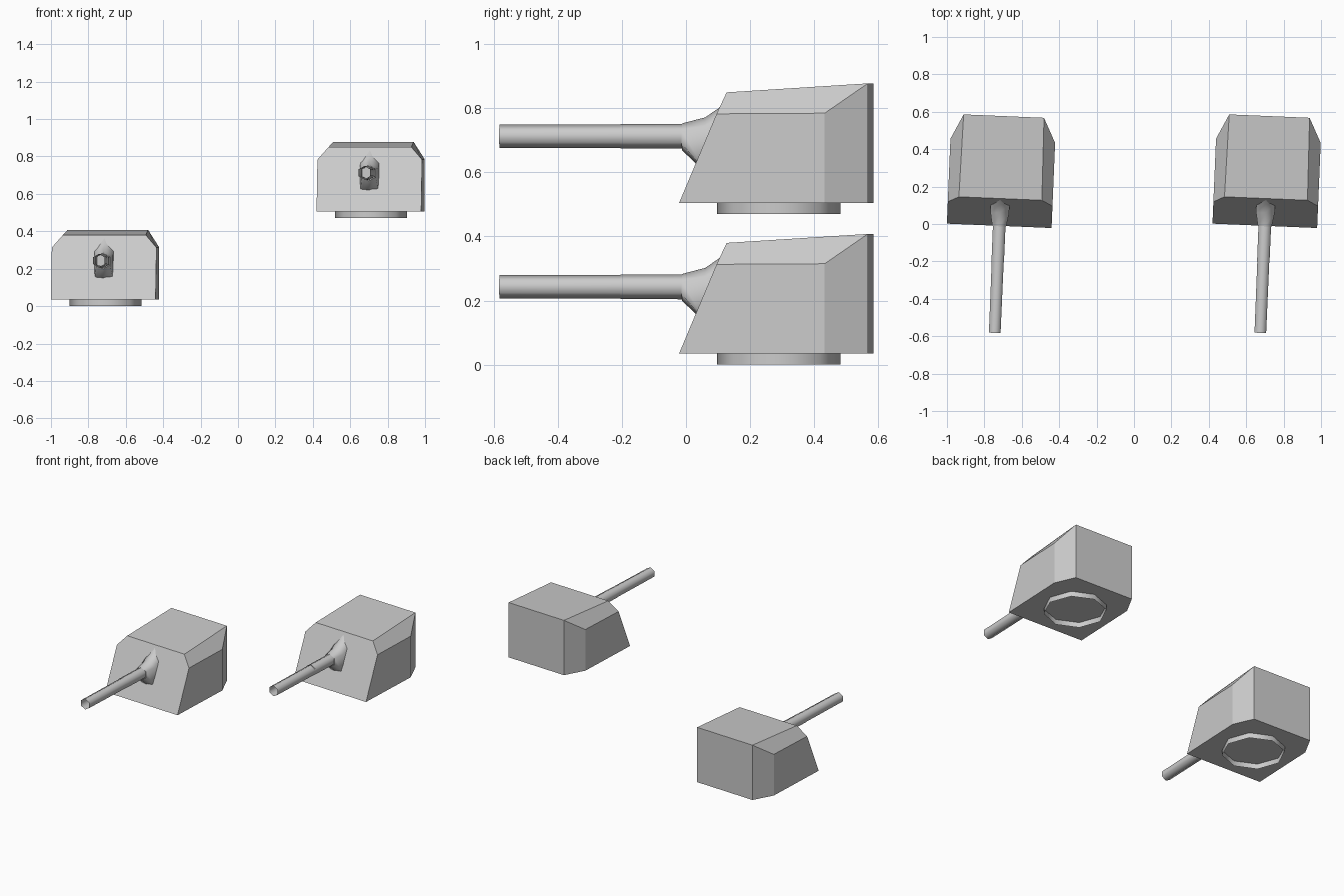
import bpy, bmesh, math

if "Cube" in bpy.data.objects:
    bpy.data.objects.remove(bpy.data.objects["Cube"])

TURN = math.radians(-2.4)


def make(name, verts, faces, place, smooth=False):
    mesh = bpy.data.meshes.new(name)
    mesh.from_pydata(verts, [], faces)
    bm = bmesh.new()
    bm.from_mesh(mesh)
    bmesh.ops.recalc_face_normals(bm, faces=bm.faces)
    for f in bm.faces:
        f.smooth = smooth
    bm.to_mesh(mesh)
    bm.free()
    ob = bpy.data.objects.new(name, mesh)
    ob.location = place
    ob.rotation_euler = (0, 0, TURN)
    bpy.context.collection.objects.link(ob)
    return ob


def loft(rings, cap_first=False):
    n = len(rings[0])
    verts = [v for r in rings for v in r]
    faces = [(k * n + i, k * n + (i + 1) % n, (k + 1) * n + (i + 1) % n, (k + 1) * n + i)
             for k in range(len(rings) - 1) for i in range(n)]
    if cap_first:
        faces.append(tuple(range(n)))
    return verts, faces


def body():
    # right half corners, mirrored to the left
    half = [(.28, -.30, .035), (.28, .155, .035), (.215, .287, .035),
            (.28, -.183, .313), (.28, .155, .315),
            (.222, -.154, .38), (.215, .287, .408)]
    verts = half + [(-x, y, z) for x, y, z in half]
    side = [(0, 1, 4, 3), (3, 4, 6, 5), (1, 2, 6, 4)]
    faces = side + [tuple(i + 7 for i in f) for f in side]
    faces += [(0, 3, 5, 12, 10, 7),      # sloped front
              (2, 9, 13, 6),             # back
              (5, 6, 13, 12),            # roof
              (0, 1, 2, 9, 8, 7)]        # floor
    return verts, faces


def hex_ring(y, r, zc=.243):
    return [(r * math.sin(i * math.pi / 3), y, zc + r * math.cos(i * math.pi / 3))
            for i in range(6)]


def collar_ring(y, top, shoulder, low, bottom, hw):
    return [(0, y, top), (hw, y, shoulder), (hw, y, low),
            (0, y, bottom), (-hw, y, low), (-hw, y, shoulder)]


def octagon(z, r=.193):
    return [(r * math.cos(i * math.pi / 4), r * math.sin(i * math.pi / 4), z) for i in range(8)]


for label, place in (("lower", (-.708, .29, 0)), ("upper", (.712, .29, .47))):
    # armoured housing
    make(label + "_turret_body", *body(), place)
    # open turntable ring underneath
    make(label + "_base_ring", *loft([octagon(0), octagon(.035)]), place, True)
    # hollow stepped barrel
    make(label + "_barrel_front", *loft([hex_ring(-.873, .036), hex_ring(-.495, .037)]), place, True)
    make(label + "_barrel_rear", *loft([hex_ring(-.495, .0385), hex_ring(-.30, .039)]), place, True)
    # flared collar where the gun meets the sloped front
    rings = [collar_ring(-.3025, .283, .262, .22, .199, .037),
             collar_ring(-.23, .302, .27, .137, .13, .05),
             collar_ring(-.185, .333, .298, .135, .125, .05),
             collar_ring(-.15, .378, .325, .13, .12, .05)]
    collar = make(label + "_gun_collar", *loft(rings, True), place, True)
    for f in collar.data.polygons:
        if len(f.vertices) == 6:
            f.use_smooth = False
